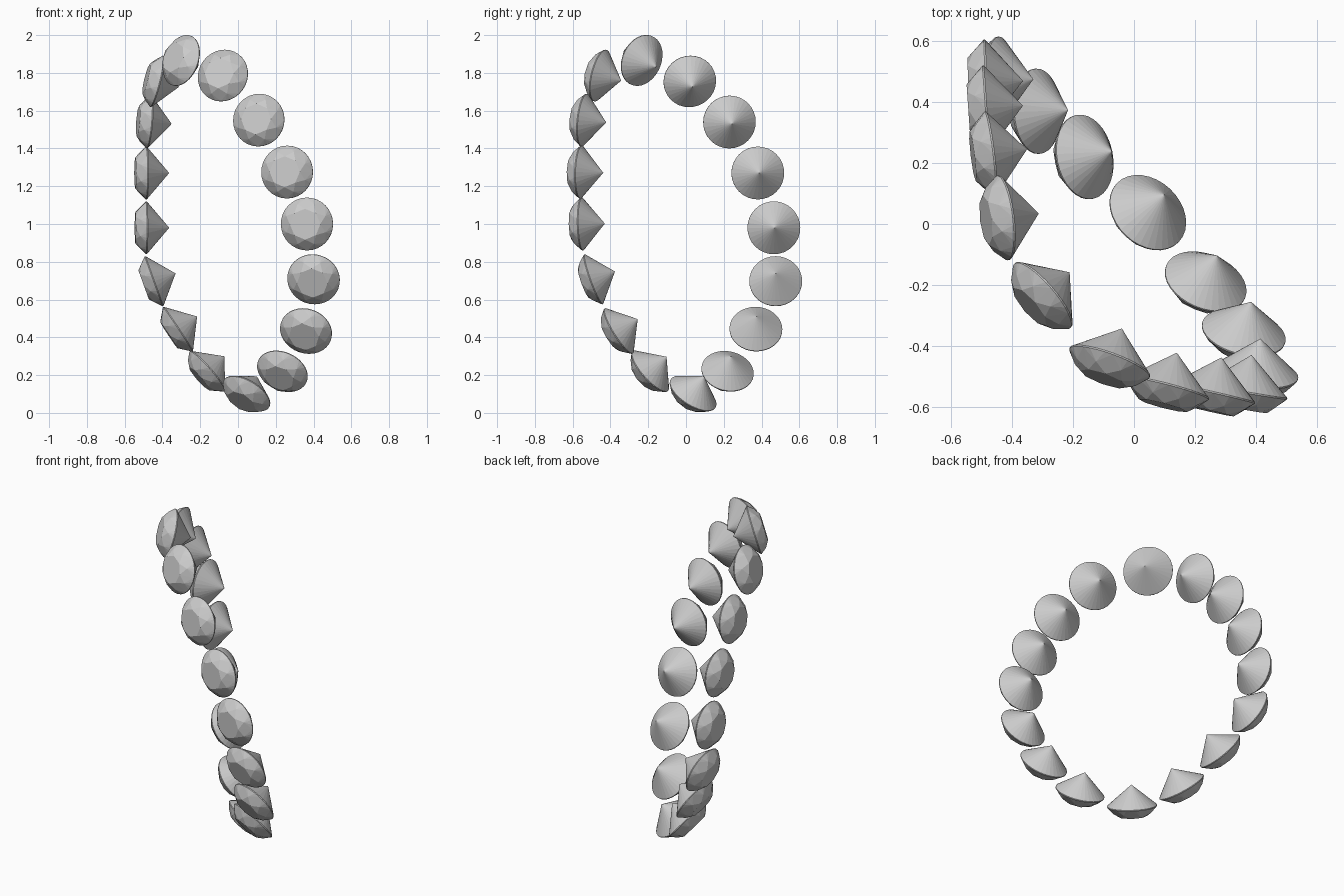
import bpy, bmesh
from math import sin, cos, pi
from mathutils import Vector

if "Cube" in bpy.data.objects:
    bpy.data.objects.remove(bpy.data.objects["Cube"])

R = 0.14          # girdle radius
TABLE = 0.082     # table radius
CROWN = 0.058     # crown height
PAVILION = 0.122  # depth down to the culet


def ring(bm, count, radius, z, offset=0.0):
    for i in range(count):
        a = 2 * pi * (i + offset) / count
        bm.verts.new((radius * cos(a), radius * sin(a), z))


def gem_mesh():
    # brilliant-cut stone: convex hull of table, crown, girdle and culet points
    bm = bmesh.new()
    ring(bm, 8, TABLE, CROWN)
    ring(bm, 8, 0.114, 0.035, 0.5)
    ring(bm, 32, R, 0.002)
    ring(bm, 32, R, -0.003)
    bm.verts.new((0, 0, -PAVILION))
    bmesh.ops.convex_hull(bm, input=bm.verts[:])
    bmesh.ops.dissolve_limit(bm, angle_limit=0.01, verts=bm.verts[:], edges=bm.edges[:])
    bmesh.ops.recalc_face_normals(bm, faces=bm.faces[:])
    me = bpy.data.meshes.new("gem")
    bm.to_mesh(me)
    bm.free()
    return me


# girdle centre and facing direction of each stone around the oval loop
stones = [
    ((-.30, -.235, 1.866), (-.73, -.63, .28)),
    ((-.43, .02, 1.755), (-.96, -.12, .24)),
    ((-.472, .23, 1.54), (-.99, -.12, .08)),
    ((-.486, .38, 1.27), (-1, -.07, 0)),
    ((-.486, .465, .98), (-1, -.04, 0)),
    ((-.445, .475, .697), (-.94, .0, -.34)),
    ((-.318, .37, .443), (-.83, -.03, -.55)),
    ((-.163, .22, .22), (-.74, -.15, -.65)),
    ((.045, .037, .102), (-.45, -.48, -.75)),
    ((.235, -.19, .22), (-.30, -.71, -.63)),
    ((.36, -.357, .433), (-.20, -.83, -.52)),
    ((.40, -.49, .707), (-.12, -.93, -.34)),
    ((.365, -.55, 1.0), (-.17, -.98, -.02)),
    ((.26, -.557, 1.275), (-.22, -.97, .03)),
    ((.11, -.54, 1.55), (-.25, -.96, .1)),
    ((-.08, -.455, 1.786), (-.33, -.92, .22)),
]

mesh = gem_mesh()
for i, (pos, facing) in enumerate(stones, 1):
    gem = bpy.data.objects.new(f"gem_{i:02d}", mesh)
    gem.location = pos
    gem.rotation_mode = 'QUATERNION'
    gem.rotation_quaternion = Vector(facing).to_track_quat('Z', 'Y')
    bpy.context.collection.objects.link(gem)
